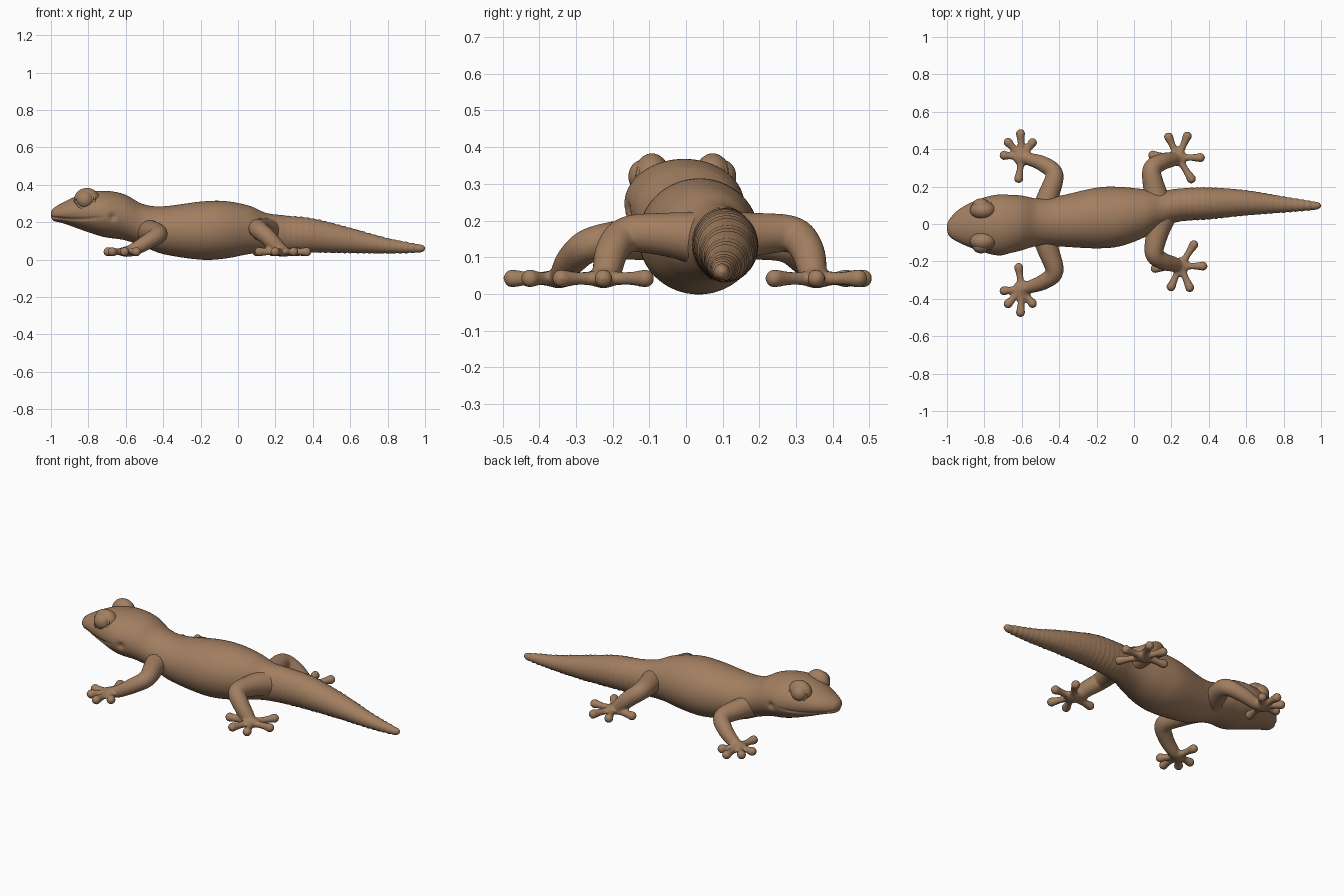
import bpy
import bmesh
from math import sin, cos, pi, exp
from mathutils import Vector, Matrix

cube = bpy.data.objects.get("Cube")
if cube:
    bpy.data.objects.remove(cube, do_unlink=True)

skin = bpy.data.materials.new("brown skin")
skin.use_nodes = True
brown = (0.36, 0.21, 0.118, 1)
skin.diffuse_color = brown
shader = skin.node_tree.nodes["Principled BSDF"]
shader.inputs["Base Color"].default_value = brown
shader.inputs["Roughness"].default_value = 0.7


def finish(bm, name):
    """Turn a bmesh into a smooth shaded object."""
    bmesh.ops.recalc_face_normals(bm, faces=bm.faces)
    for face in bm.faces:
        face.smooth = True
    mesh = bpy.data.meshes.new(name)
    bm.to_mesh(mesh)
    bm.free()
    mesh.materials.append(skin)
    obj = bpy.data.objects.new(name, mesh)
    bpy.context.scene.collection.objects.link(obj)
    return obj


def spline(rows, steps):
    """Smooth interpolation through rows of numbers."""
    rows = [Vector(r) for r in rows]
    result = []
    for i in range(len(rows) - 1):
        a, b = rows[max(i - 1, 0)], rows[i]
        c, d = rows[i + 1], rows[min(i + 2, len(rows) - 1)]
        for s in range(steps):
            t = s / steps
            result.append(b + (c - a) * (t / 2)
                          + (a * 2 - b * 5 + c * 4 - d) * (t * t / 2)
                          + (b * 3 - a - c * 3 + d) * (t ** 3 / 2))
    return result + [rows[-1]]


def loft(bm, rings):
    """Skin a list of closed point rings and cap the ends."""
    loops = [[bm.verts.new(p) for p in ring] for ring in rings]
    count = len(loops[0])
    for one, two in zip(loops, loops[1:]):
        for k in range(count):
            n = (k + 1) % count
            bm.faces.new((one[k], one[n], two[n], two[k]))
    bm.faces.new(loops[0])
    bm.faces.new(loops[-1])


def ball(bm, centre, size):
    matrix = Matrix.Translation(centre) @ Matrix.Diagonal((*size, 1))
    bmesh.ops.create_uvsphere(bm, u_segments=32, v_segments=20, radius=1, matrix=matrix)


def tube(bm, path, steps=6, sides=20):
    """Round limb through (x, y, z, radius) points, with ball ends."""
    points = spline(path, steps)
    rings = []
    for i, p in enumerate(points):
        ahead, behind = points[min(i + 1, len(points) - 1)], points[max(i - 1, 0)]
        along = (ahead - behind).to_3d().normalized()
        side = along.cross(Vector((0, 0, 1))).normalized()
        up = side.cross(along)
        rings.append([p.to_3d() + (side * cos(a) + up * sin(a)) * p[3]
                      for a in (2 * pi * k / sides for k in range(sides))])
    loft(bm, rings)
    for p in (points[0], points[-1]):
        ball(bm, p.to_3d(), (p[3],) * 3)


# Head, trunk and tail: x, centre y, half width, bottom z, top z
stations = [
    (-1.0, -0.02, 0.012, 0.23, 0.255),
    (-0.985, -0.02, 0.048, 0.207, 0.276),
    (-0.93, -0.01, 0.092, 0.193, 0.308),
    (-0.83, -0.005, 0.137, 0.157, 0.352),
    (-0.72, -0.005, 0.163, 0.122, 0.368),
    (-0.61, 0.005, 0.148, 0.105, 0.35),
    (-0.51, 0.01, 0.126, 0.073, 0.298),
    (-0.4, 0.015, 0.135, 0.03, 0.285),
    (-0.2, 0.032, 0.162, 0.0, 0.31),
    (-0.07, 0.04, 0.158, 0.006, 0.313),
    (0.06, 0.058, 0.127, 0.03, 0.288),
    (0.15, 0.08, 0.098, 0.038, 0.25),
    (0.25, 0.102, 0.088, 0.036, 0.236),
    (0.4, 0.11, 0.085, 0.038, 0.22),
    (0.6, 0.113, 0.067, 0.035, 0.17),
    (0.8, 0.104, 0.043, 0.033, 0.115),
    (0.95, 0.098, 0.024, 0.037, 0.085),
    (0.988, 0.098, 0.016, 0.043, 0.077),
    (1.0, 0.098, 0.004, 0.057, 0.064),
]
bm = bmesh.new()
rings = []
for x, y, wide, low, high in spline(stations, 14):
    middle, tall = (low + high) / 2, (high - low) / 2
    ridge = 0.0022 * sin(x * 190) * min(max((x - 0.2) * 6, 0), 1) * (x < 0.96)
    ring = []
    for k in range(96):
        a = 2 * pi * k / 96
        c, s = cos(a), sin(a)
        z = middle + (tall + ridge) * s
        pinch = 0
        if x < -0.7:
            # groove of the mouth, curling up at the corner
            line = 0.228 - 0.012 * sin((x + 1) * 11)
            pinch = 0.009 * exp(-((z - line) / 0.006) ** 2) * min(1, (-0.7 - x) * 12)
        # ear pits behind the jaw
        pinch += 0.014 * exp(-((x + 0.67) ** 2 + (z - 0.228) ** 2) / 0.0003)
        ring.append((x, y + (wide + ridge - pinch) * c, z))
    rings.append(ring)
loft(bm, rings)
finish(bm, "head_body_and_tail")

# Bulging eyes, each with a brow mound and a lid rim
for label, side in (("front_side", -1), ("back_side", 1)):
    bm = bmesh.new()
    ball(bm, (-0.808, side * 0.083 - 0.01, 0.319), (0.069, 0.05, 0.064))
    finish(bm, "brow_" + label)
    bm = bmesh.new()
    ball(bm, (-0.818, side * 0.107 - 0.01, 0.32), (0.046, 0.04, 0.046))
    finish(bm, "eye_" + label)

    bm = bmesh.new()
    outward = Vector((-0.15, side, 0.25)).normalized()
    turn = outward.to_track_quat("Z", "Y").to_matrix()
    centre = Vector((-0.815, side * 0.113 - 0.01, 0.321))
    rim = []
    for i in range(41):
        a = 2 * pi * i / 40
        spoke = turn @ Vector((cos(a), sin(a), 0))
        rim.append([centre + spoke * (0.048 + 0.008 * cos(b)) + outward * 0.008 * sin(b)
                    for b in (2 * pi * k / 10 for k in range(10))])
    loft(bm, rim)
    finish(bm, "eyelid_" + label)


def leg(name, path, toes, side, middle, shift=0):
    """Limb with a flat palm and five round-tipped toes."""
    def place(x, y, z, r):
        return (x + shift, middle + side * y, z, r)

    bm = bmesh.new()
    tube(bm, [place(*p) for p in path])
    palm = Vector(path[-1]).to_3d()
    ball(bm, place(*palm, 0)[:3], (0.047, 0.047, 0.026))
    for x, y in toes:
        reach = Vector((x, y, palm.z)) - palm
        tip = palm + reach.normalized() * (reach.length - 0.025)
        tube(bm, [place(*palm, 0.024),
                  place(*palm.lerp(tip, 0.55), 0.018),
                  place(*tip, 0.025)])
    obj = finish(bm, name)
    # Fuse the overlapping pieces into one soft surface
    fuse = obj.modifiers.new("fuse", "REMESH")
    fuse.mode = "VOXEL"
    fuse.voxel_size = 0.007
    fuse.use_smooth_shade = True
    soften = obj.modifiers.new("soften", "SMOOTH")
    soften.factor = 0.5
    soften.iterations = 5


foreleg = [(-0.49, 0.05, 0.15, 0.065), (-0.46, 0.14, 0.15, 0.058),
           (-0.425, 0.26, 0.135, 0.048), (-0.485, 0.315, 0.095, 0.042),
           (-0.56, 0.342, 0.053, 0.034), (-0.6, 0.352, 0.042, 0.028)]
fingers = [(-0.62, 0.213), (-0.72, 0.365), (-0.69, 0.45), (-0.608, 0.503), (-0.528, 0.45)]

hind_leg = [(0.14, 0.02, 0.15, 0.075), (0.11, 0.12, 0.162, 0.06),
            (0.095, 0.225, 0.162, 0.05), (0.145, 0.265, 0.12, 0.046),
            (0.2, 0.28, 0.065, 0.04), (0.235, 0.29, 0.042, 0.028)]
toes = [(0.32, 0.155), (0.38, 0.29), (0.295, 0.428), (0.175, 0.423), (0.075, 0.305)]

for label, side in (("front_side", -1), ("back_side", 1)):
    leg("foreleg_" + label, foreleg, fingers, side, 0.005)
    leg("hind_leg_" + label, hind_leg, toes, side, 0.065, 0.013 * (side < 0))
